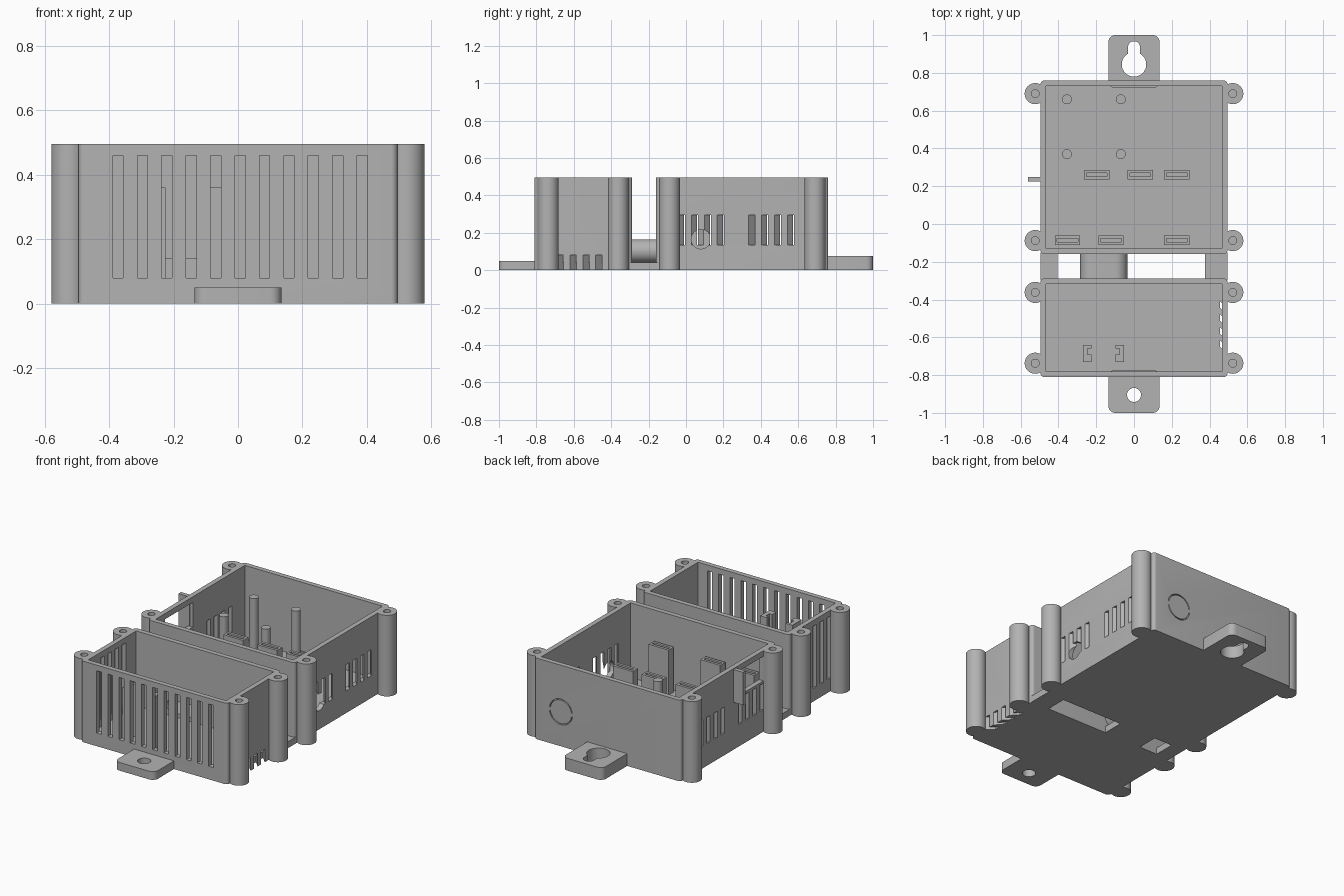
import bpy, bmesh, math

cube = bpy.data.objects.get("Cube")
if cube:
    bpy.data.objects.remove(cube, do_unlink=True)

grey = bpy.data.materials.new("plain grey plastic")
grey.use_nodes = True
COLOR = (0.45, 0.45, 0.45, 1)
grey.diffuse_color = COLOR
grey.node_tree.nodes["Principled BSDF"].inputs["Base Color"].default_value = COLOR

H, FLOOR, WALL, HALF = 0.495, 0.04, 0.03, 0.495
AXES = {"x": lambda a, b, t: (t, a, b),
        "y": lambda a, b, t: (a, t, b),
        "z": lambda a, b, t: (a, b, t)}


def solid(name, outlines, lo, hi, axis="z"):
    """Extrude closed 2D outlines along one axis."""
    bm = bmesh.new()
    for pts in outlines:
        a, b = ([bm.verts.new(AXES[axis](*p, t)) for p in pts] for t in (lo, hi))
        bm.faces.new(a)
        bm.faces.new(b)
        for i in range(len(pts)):
            j = (i + 1) % len(pts)
            bm.faces.new((a[i], a[j], b[j], b[i]))
    bmesh.ops.recalc_face_normals(bm, faces=bm.faces)
    mesh = bpy.data.meshes.new(name)
    bm.to_mesh(mesh)
    bm.free()
    mesh.materials.append(grey)
    ob = bpy.data.objects.new(name, mesh)
    bpy.context.collection.objects.link(ob)
    return ob


def rect(a0, a1, b0, b1):
    return [(a0, b0), (a1, b0), (a1, b1), (a0, b1)]


def arc(a, b, r, start=0, end=360, n=32):
    steps = n if end - start == 360 else n + 1
    return [(a + r * math.cos(math.radians(start + (end - start) * i / n)),
             b + r * math.sin(math.radians(start + (end - start) * i / n))) for i in range(steps)]


def rounded(a0, a1, b0, b1, r):
    return (arc(a1 - r, b1 - r, r, 0, 90, 6) + arc(a0 + r, b1 - r, r, 90, 180, 6)
            + arc(a0 + r, b0 + r, r, 180, 270, 6) + arc(a1 - r, b0 + r, r, 270, 360, 6))


def stadium(a, b, half, r):
    return arc(a + half, b, r, -90, 90, 16) + arc(a - half, b, r, 90, 270, 16)


def cut(ob, outlines, lo, hi, axis="z"):
    cutter = solid("cutter", outlines, lo, hi, axis)
    cutter.hide_render = True
    mod = ob.modifiers.new("cut", "BOOLEAN")
    mod.operation, mod.solver, mod.object = "DIFFERENCE", "EXACT", cutter
    bpy.context.view_layer.objects.active = ob
    bpy.ops.object.modifier_apply(modifier=mod.name)
    bpy.data.objects.remove(cutter, do_unlink=True)


def louvres(side, starts, width=0.035):
    """Slots that run through a side wall at 45 degrees."""
    out, inn = HALF + 0.02, HALF - 0.04
    return [[(side * out, y - 0.02), (side * out, y + width - 0.02),
             (side * inn, y + width + 0.04), (side * inn, y + 0.04)] for y in starts]


def tray(name, y0, y1):
    ob = solid(name, [rounded(-HALF, HALF, y0, y1, 0.02)], 0, H)
    cut(ob, [rect(-HALF + WALL, HALF - WALL, y0 + WALL, y1 - WALL)], FLOOR, H + 0.1)
    return ob


# two open trays
rear = tray("rear_tray", -0.16, 0.76)
front = tray("front_tray", -0.81, -0.288)

# side louvres
rear_slots = [base + 0.069 * i for base in (-0.04, 0.335) for i in range(4)]
front_slots = [-0.69 + 0.069 * i for i in range(4)]
for s in (-1, 1):
    cut(rear, louvres(s, rear_slots), 0.135, 0.295)
cut(front, louvres(1, front_slots), -0.02, 0.08)
cut(front, louvres(-1, front_slots), 0.08, 0.46)

# front grille
cut(front, [rect(x, x + 0.032, 0.08, 0.46) for x in (-0.388 + 0.0757 * i for i in range(11))],
    -0.85, -0.76, "y")

# round cable hole, side window and knock-out groove
cut(rear, [arc(0.08, 0.166, 0.052)], 0.44, 0.55, "x")
cut(rear, [rect(-0.04, 0.23, 0.31, 0.46)], -0.55, -0.44, "x")
for start in (8, 188):
    groove = arc(0.313, 0.21, 0.078, start, start + 164) + arc(0.313, 0.21, 0.072, start, start + 164)[::-1]
    cut(rear, [groove], 0.74, 0.8, "y")
solid("window_fin", [rect(-0.56, -0.485, 0.225, 0.25)], 0.29, 0.49)

# cable duct and floor bridges between the trays
DUCT_X, DUCT_Z = -0.16, 0.1025
bore = stadium(DUCT_X, DUCT_Z, 0.0625, 0.0375)
for ob in (rear, front):
    cut(ob, [bore], -0.34, -0.11, "y")
duct = solid("cable_duct", [stadium(DUCT_X, DUCT_Z, 0.0625, 0.0625)], -0.3, -0.15, "y")
cut(duct, [bore], -0.34, -0.11, "y")
solid("floor_bridges", [rect(a, b, -0.3, -0.15) for a, b in
                        ((-0.495, -0.405), (-0.285, -0.035), (0.375, 0.495))], 0, FLOOR)

# corner screw posts
for y, label in ((0.69, "rear"), (-0.088, "rear_inner"), (-0.362, "front_inner"), (-0.737, "front")):
    for s, side in ((1, "left"), (-1, "right")):
        post = solid(f"screw_post_{label}_{side}", [arc(s * 0.523, y, 0.056)], 0, H)
        cut(post, [arc(s * 0.523, y, 0.021, n=20)], 0.2, H + 0.1)

# mounting tabs
tab = solid("keyhole_tab", [rounded(-0.135, 0.135, 0.72, 1.0, 0.035)], 0, 0.075)
keyhole = arc(0, 0.845, 0.065, 120, 420, 32) + arc(0, 0.935, 0.0325, 0, 180, 16)
cut(tab, [keyhole], -0.1, 0.2)
tab = solid("front_tab", [rounded(-0.135, 0.135, -1.0, -0.772, 0.035)], 0, 0.05)
cut(tab, [arc(0, -0.905, 0.037)], -0.1, 0.2)

# board pegs
for x in (-0.355, -0.07):
    for y in (0.37, 0.66):
        solid("board_peg", [arc(x, y, 0.026, n=24)], 0.02, 0.36)

# slotted holders in the rear tray
for y, xs in ((0.26, (-0.197, 0.033, 0.227)), (-0.085, (-0.352, -0.122, 0.227))):
    for x in xs:
        holder = solid("slotted_holder", [rect(x - 0.067, x + 0.067, y - 0.025, y + 0.025)], 0.02, 0.315)
        cut(holder, [rect(x - 0.055, x + 0.055, y - 0.009, y + 0.009)], 0.2, 0.4)

# notched board guides in the front tray
for x, s in ((-0.27, 1), (-0.053, -1)):
    solid("board_guide", [[(x, -0.73), (x + s * 0.045, -0.73), (x + s * 0.045, -0.692),
                           (x + s * 0.025, -0.692), (x + s * 0.025, -0.658), (x + s * 0.045, -0.658),
                           (x + s * 0.045, -0.64), (x, -0.64)]], 0.02, 0.36)

# smooth the round parts
bpy.ops.object.select_all(action="DESELECT")
for ob in bpy.context.scene.objects:
    if ob.type == "MESH" and grey.name in ob.data.materials:
        ob.select_set(True)
        bpy.context.view_layer.objects.active = ob
bpy.ops.object.shade_smooth_by_angle(angle=math.radians(30))
